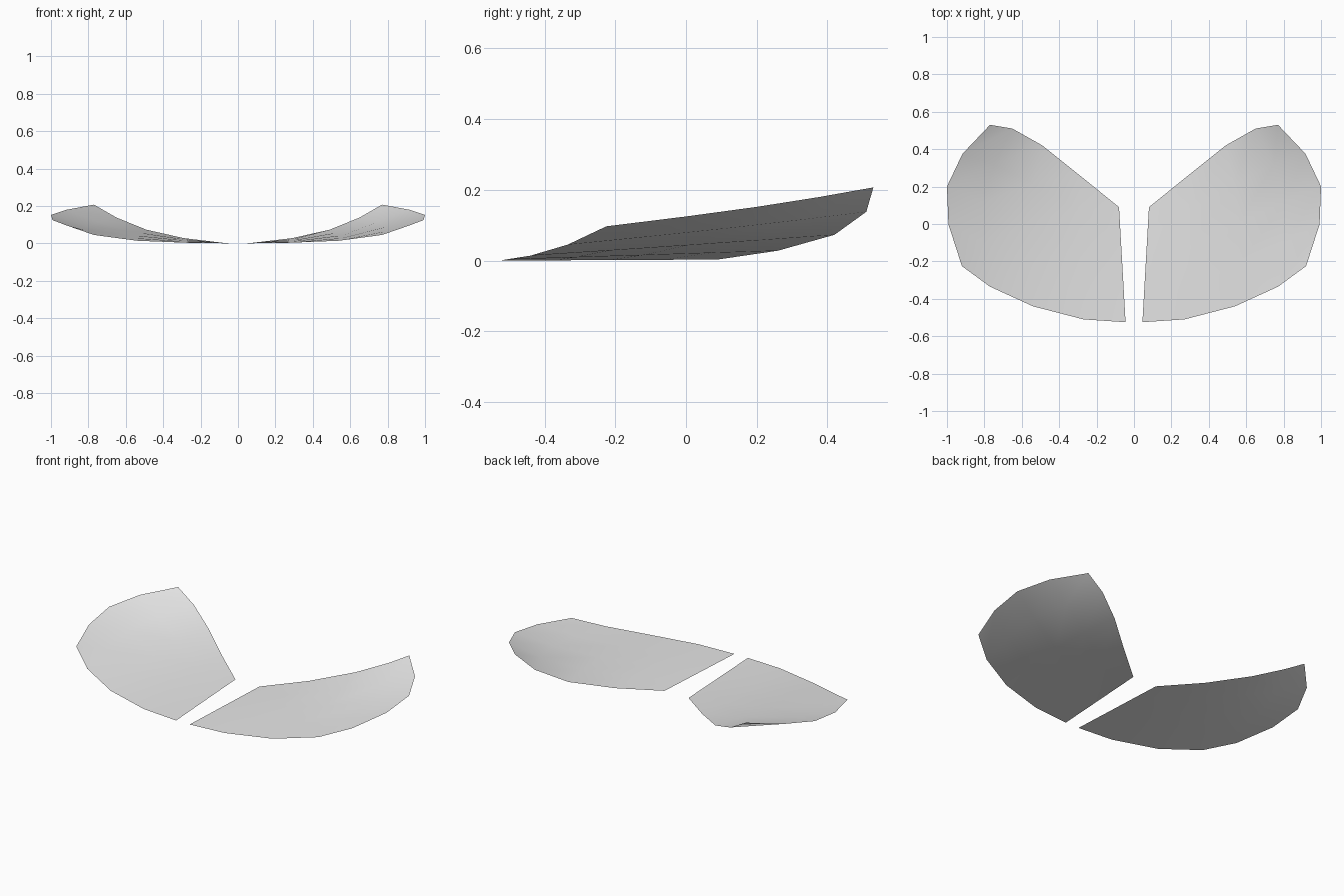
import bpy
import bmesh
from math import sin, pi
from mathutils import Vector

cube = bpy.data.objects.get("Cube")
if cube:
    bpy.data.objects.remove(cube, do_unlink=True)

grey = bpy.data.materials.new("light_grey")
grey.use_nodes = True
colour = (0.8, 0.8, 0.8, 1)
grey.diffuse_color = colour
grey.node_tree.nodes["Principled BSDF"].inputs["Base Color"].default_value = colour

# Each rib runs from the front edge to the back edge; the outer ribs bow outward
RIBS = [
    # front end, back end, bow
    ((0.045, -0.525, 0.0), (0.08, 0.09, 0.003), 0.0),
    ((0.27, -0.51, 0.003), (0.29, 0.26, 0.028), 0.08),
    ((0.54, -0.44, 0.014), (0.49, 0.42, 0.073), 0.3),
    ((0.77, -0.335, 0.045), (0.65, 0.51, 0.138), 0.62),
    ((0.92, -0.225, 0.097), (0.77, 0.53, 0.207), 1.0),
]
BOW = Vector((0.155, 0.048, 0))
STEPS = 4


def make_panel(name, side):
    """Curved sheet lofted across the ribs; side is +1 or -1 in x."""
    bm = bmesh.new()
    grid = []
    for front, back, bow in RIBS:
        row = []
        for k in range(STEPS + 1):
            t = k / STEPS
            p = Vector(front).lerp(Vector(back), t) + BOW * bow * sin(pi * t)
            row.append(bm.verts.new((p.x * side, p.y, p.z)))
        grid.append(row)
    for a, b in zip(grid, grid[1:]):
        for k in range(STEPS):
            quad = [a[k], b[k], b[k + 1], a[k + 1]]
            face = bm.faces.new(quad if side > 0 else quad[::-1])
            face.smooth = True
    mesh = bpy.data.meshes.new(name)
    bm.to_mesh(mesh)
    bm.free()
    mesh.materials.append(grey)
    panel = bpy.data.objects.new(name, mesh)
    bpy.context.collection.objects.link(panel)


# Mirrored pair of panels
make_panel("left_curved_panel", 1)
make_panel("right_curved_panel", -1)
